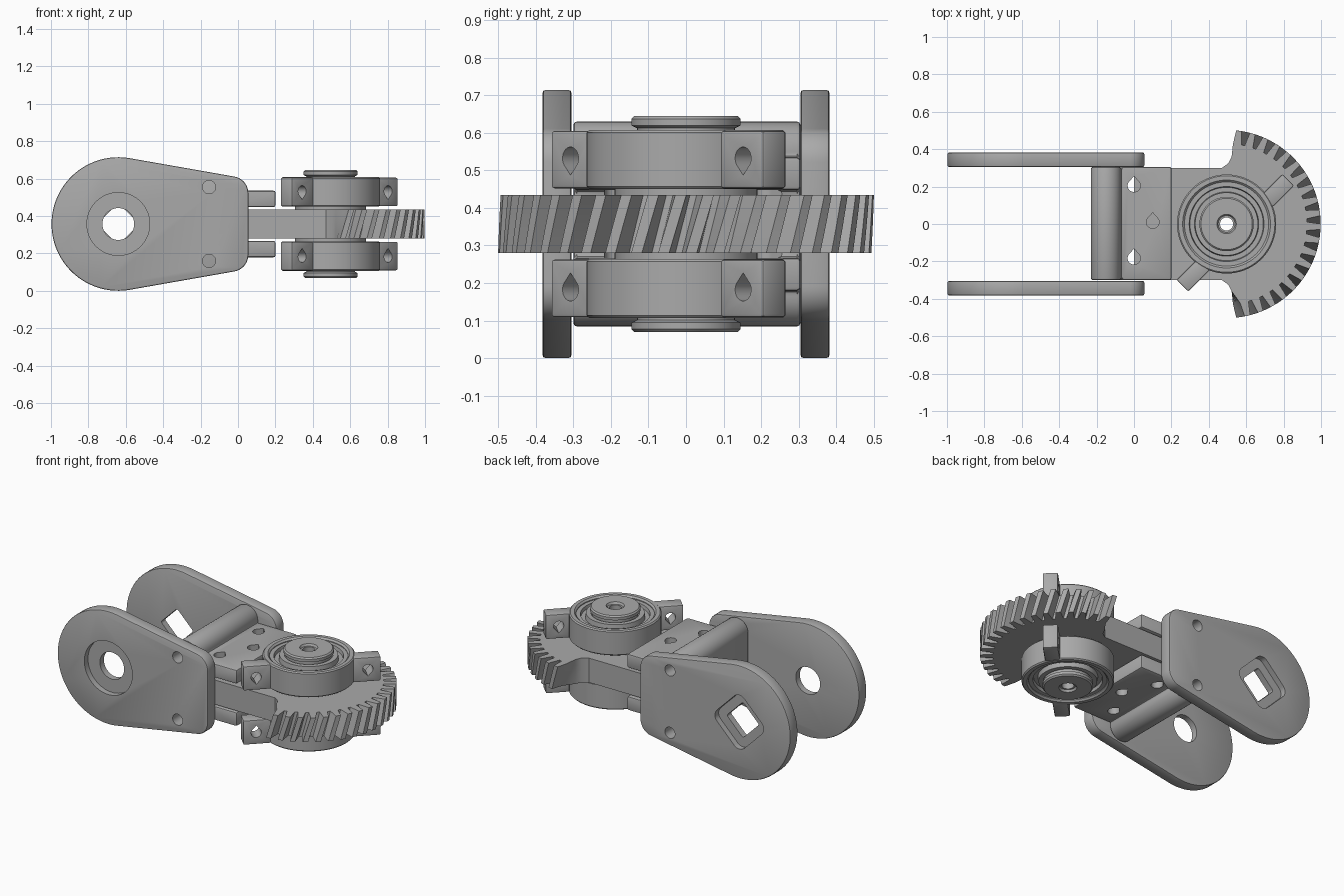
import bpy, bmesh
from math import sin, cos, radians, pi, tau
from mathutils import Matrix

if "Cube" in bpy.data.objects:
    bpy.data.objects.remove(bpy.data.objects["Cube"])

grey = bpy.data.materials.new("machined grey")
grey.use_nodes = True
grey.diffuse_color = (0.4, 0.4, 0.4, 1)
grey.node_tree.nodes["Principled BSDF"].inputs["Base Color"].default_value = (0.4, 0.4, 0.4, 1)

MID = 0.357      # height of the symmetry plane
PIVOT = 0.495    # x of the bearing axis
EYE = -0.64      # x of the large plate hole


def finish(name, bm, bevel=0.0):
    bmesh.ops.recalc_face_normals(bm, faces=bm.faces)
    mesh = bpy.data.meshes.new(name)
    bm.to_mesh(mesh)
    bm.free()
    mesh.materials.append(grey)
    obj = bpy.data.objects.new(name, mesh)
    bpy.context.collection.objects.link(obj)
    if bevel:
        mod = obj.modifiers.new("bevel", "BEVEL")
        mod.width, mod.segments = bevel, 2
        mod.limit_method, mod.angle_limit = "ANGLE", radians(40)
        apply(obj, mod)
    return obj


def apply(obj, mod):
    bpy.context.view_layer.objects.active = obj
    bpy.ops.object.modifier_apply(modifier=mod.name)


def smooth(obj):
    obj.data.shade_smooth()
    obj.data.set_sharp_from_angle(angle=radians(30))


def prism(name, outline, lo, hi, plane="xy", bevel=0.0):
    """Extrude a 2D outline between lo and hi along the remaining axis."""
    bm = bmesh.new()
    put = (lambda a, b, d: (a, b, d)) if plane == "xy" else (lambda a, b, d: (a, d, b))
    rings = [[bm.verts.new(put(a, b, d)) for a, b in outline] for d in (lo, hi)]
    bridge(bm, *rings)
    bm.faces.new(rings[0])
    bm.faces.new(rings[1])
    return finish(name, bm, bevel)


def bridge(bm, r0, r1):
    n = len(r0)
    for i in range(n):
        j = (i + 1) % n
        bm.faces.new((r0[i], r0[j], r1[j], r1[i]))


def lathe(name, profile, x, steps=72):
    """Spin a closed (radius, z) profile about a vertical axis."""
    bm = bmesh.new()
    rings = [[bm.verts.new((x + r * cos(tau * k / steps), r * sin(tau * k / steps), z))
              for r, z in profile] for k in range(steps)]
    for k in range(steps):
        bridge(bm, rings[k], rings[(k + 1) % steps])
    return finish(name, bm)


def cut(obj, cutter):
    mod = obj.modifiers.new("cut", "BOOLEAN")
    mod.operation, mod.solver, mod.object = "DIFFERENCE", "EXACT", cutter
    apply(obj, mod)
    bpy.data.objects.remove(cutter)


def arc(cx, cy, r, a0, a1, n=10):
    angles = [radians(a0 + (a1 - a0) * i / n) for i in range(n + 1)]
    return [(cx + r * cos(a), cy + r * sin(a)) for a in angles]


def circle(cx, cy, r, n=48):
    return arc(cx, cy, r, 0, 360, n)[:-1]


def teardrop(cx, cy, r, tip):
    """Round hole with a pointed end towards +tip or -tip."""
    pts = arc(0, 0, r, 130, 410, 24) + [(0, r * 1.5)]
    return [(cx + a, cy + b * tip) for a, b in pts]


def diamond(cx, cy, half, r):
    """Rounded square standing on one corner."""
    reach = (half - r) * 2 ** 0.5
    pts = []
    for q in range(4):
        a = q * 90
        pts += arc(cx + reach * cos(radians(a)), cy + reach * sin(radians(a)), r, a - 45, a + 45, 6)
    return pts


# Side plates
plate = (arc(EYE, MID, 0.357, 80, 280, 64) + arc(-0.035, MID - 0.165, 0.09, -80, 0)
         + arc(-0.035, MID + 0.165, 0.09, 0, 80))
for side, label in ((-1, "right"), (1, "left")):
    inner, outer = sorted((side * 0.305, side * 0.382))
    obj = prism(label + "_side_plate", plate, inner, outer, "xz", 0.008)
    for z in (MID - 0.197, MID + 0.197):
        cut(obj, prism("hole", circle(-0.155, z, 0.035), inner - 0.1, outer + 0.1, "xz"))
    recess = circle(EYE, MID, 0.168, 64) if side < 0 else diamond(EYE, MID, 0.135, 0.05)
    hole = circle(EYE, MID, 0.085) if side < 0 else diamond(EYE, MID, 0.08, 0.012)
    lo, hi = sorted((side * 0.345, side * 0.5))
    cut(obj, prism("recess", recess, lo, hi, "xz"))
    cut(obj, prism("hole", hole, inner - 0.1, outer + 0.1, "xz"))
    smooth(obj)

# Forked cross block with rounded ribs above and below
half = [(0.0, 0.09), (0.2, 0.09), (0.2, 0.178), (-0.07, 0.178)] + arc(-0.15, 0.193, 0.08, 0, 180, 16)
fork = [(x, MID + h) for x, h in half] + [(x, MID - h) for x, h in reversed(half)]
block = prism("cross_block", fork, -0.3, 0.305, "xz", 0.01)

# Helical gear sector with its arm
PITCH, TEETH, TWIST = radians(8.4), 20, radians(2.6)
end = [(0.0, 0.3), (0.47, 0.3), (0.505, 0.325), (0.522, 0.36)]
bm = bmesh.new()
rings = []
for level in range(5):
    t = level / 4
    pts = [(x, -y) for x, y in end]
    for k in range(TEETH):
        c = (k - (TEETH - 1) / 2) * PITCH + TWIST * (2 * t - 1)
        for r, f in ((0.43, -0.36), (0.503, -0.2), (0.503, 0.2), (0.43, 0.36)):
            a = c + f * PITCH
            pts.append((PIVOT + r * cos(a), r * sin(a)))
    pts += reversed(end)
    rings.append([bm.verts.new((x, y, 0.28 + 0.154 * t)) for x, y in pts])
for r0, r1 in zip(rings, rings[1:]):
    bridge(bm, r0, r1)
bm.faces.new(rings[0])
bm.faces.new(rings[-1])
gear = finish("gear_sector", bm)
cut(gear, prism("bore", circle(PIVOT, 0, 0.1), 0, 1))
smooth(gear)

# Screw holes through the block
for x, y in ((0, 0.205), (0.1, 0.01), (0, -0.183)):
    cut(block, prism("hole", teardrop(x, y, 0.034, 1), -0.1, 0.9))
smooth(block)

# Bearing clamps, bearings and hubs, mirrored above and below the gear
housing = [(0.225, 0.093), (0.258, 0.093), (0.265, 0.1), (0.265, 0.243), (0.258, 0.25),
           (0.235, 0.25), (0.225, 0.24)]
bearing = [(0.14, 0.093), (0.225, 0.093), (0.225, 0.235), (0.2, 0.235), (0.196, 0.215),
           (0.172, 0.215), (0.168, 0.245), (0.14, 0.245)]
hub = [(0.035, 0.0), (0.1, 0.0), (0.1, 0.077), (0.19, 0.077), (0.19, 0.094), (0.13, 0.094),
       (0.13, 0.255), (0.145, 0.262), (0.145, 0.28), (0.137, 0.288), (0.052, 0.288),
       (0.045, 0.275), (0.035, 0.275)]
for up, label in ((1, "upper"), (-1, "lower")):
    for part, profile in (("clamp", housing), ("bearing", bearing), ("hub", hub)):
        smooth(lathe(f"{label}_{part}", [(r, MID + up * h) for r, h in profile], PIVOT))
    # Pair of clamp lugs along the diagonal, each with a cross hole
    lo, hi = sorted((MID + up * 0.095, MID + up * 0.248))
    for way, end_name in ((1, "outer"), (-1, "inner")):
        a, b = way * 0.238, way * 0.4
        lug = prism(f"{label}_{end_name}_lug", [(a, -0.11), (b, -0.11), (b, -0.022), (a, -0.022)],
                    lo, hi, "xy", 0.008)
        cut(lug, prism("hole", teardrop(way * 0.325, MID + up * 0.175, 0.03, -up), -0.3, 0.2, "xz"))
        lug.data.transform(Matrix.Translation((PIVOT, 0, 0)) @ Matrix.Rotation(pi / 4, 4, "Z"))
        smooth(lug)
